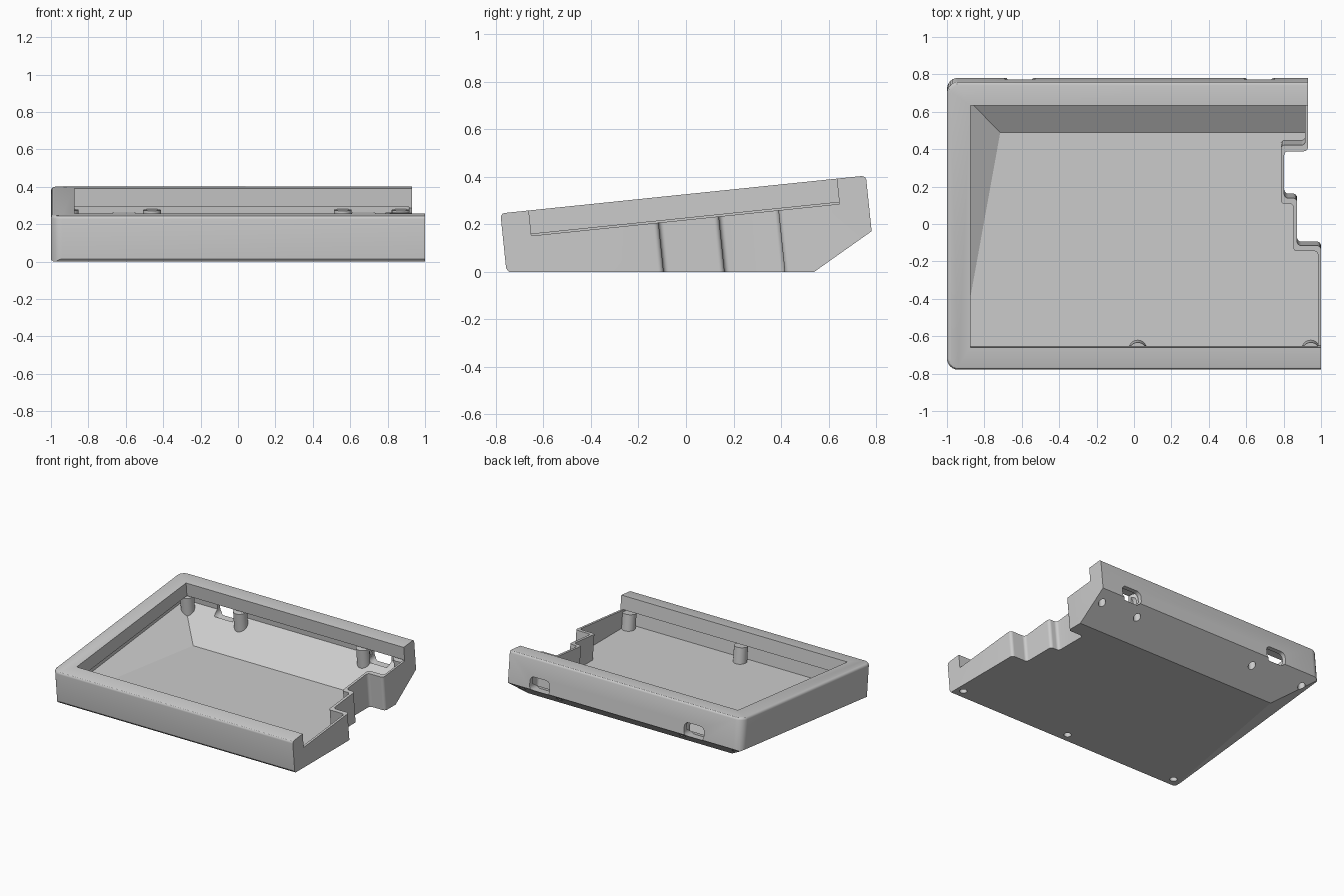
import bpy, bmesh, math
from mathutils import Matrix, Vector

if "Cube" in bpy.data.objects:
    bpy.data.objects.remove(bpy.data.objects["Cube"])

# The case is drawn in a flat frame (z = 0 is the rim top), then tilted
TILT = Matrix.Translation((0, -0.012, 0.325)) @ Matrix.Rotation(math.radians(5.9), 4, 'X')
INSIDE = Vector((0, 0, 0.2))


def rounded(points, r, steps=6):
    """Replace each corner of an outline with an arc of radius r."""
    out = []
    pts = [Vector(p) for p in points]
    w = math.cos(math.pi / 4)
    for i, p in enumerate(pts):
        a = p + (pts[i - 1] - p).normalized() * r
        b = p + (pts[(i + 1) % len(pts)] - p).normalized() * r
        for k in range(steps + 1):
            t = k / steps
            k0, k1, k2 = (1 - t) ** 2, 2 * w * t * (1 - t), t * t
            out.append((a * k0 + p * k1 + b * k2) / (k0 + k1 + k2))
    return out


def prism(name, outline, low, high, axis='Z', clips=(), bevel=0):
    """Extrude an outline, optionally bevel its top, tilt it and clip it by world planes."""
    bm = bmesh.new()
    place = (lambda u, v, h: (u, v, h)) if axis == 'Z' else (lambda u, v, h: (u, h, v))
    face = bm.faces.new([bm.verts.new(place(u, v, low)) for u, v in outline])
    new = bmesh.ops.extrude_face_region(bm, geom=[face])['geom']
    move = Vector(place(0, 0, high - low))
    bmesh.ops.translate(bm, vec=move, verts=[g for g in new if isinstance(g, bmesh.types.BMVert)])
    bmesh.ops.recalc_face_normals(bm, faces=bm.faces)
    if bevel:
        top = [e for e in bm.edges if all(abs(v.co.z - high) < 1e-5 for v in e.verts)]
        bmesh.ops.bevel(bm, geom=top, offset=bevel, segments=3, profile=0.5, affect='EDGES')
    bm.transform(TILT)
    for p, q, s in clips:
        p, q, s = Vector(p), Vector(q), Vector(s)
        n = (q - p).cross(s - p).normalized()
        if n.dot(INSIDE - p) > 0:
            n = -n
        bmesh.ops.bisect_plane(bm, geom=bm.verts[:] + bm.edges[:] + bm.faces[:], dist=1e-6,
                               plane_co=p, plane_no=n, clear_outer=True)
        bmesh.ops.holes_fill(bm, edges=[e for e in bm.edges if e.is_boundary], sides=0)
    bmesh.ops.recalc_face_normals(bm, faces=bm.faces)
    mesh = bpy.data.meshes.new(name)
    bm.to_mesh(mesh)
    bm.free()
    ob = bpy.data.objects.new(name, mesh)
    bpy.context.collection.objects.link(ob)
    return ob


def cut(target, cutter):
    cutter.hide_render = True
    mod = target.modifiers.new('cut', 'BOOLEAN')
    mod.operation, mod.solver, mod.object = 'DIFFERENCE', 'EXACT', cutter
    bpy.context.view_layer.objects.active = target
    bpy.ops.object.modifier_apply(modifier=mod.name)
    bpy.data.objects.remove(cutter)


def rect(x0, x1, y0, y1):
    return [(x0, y0), (x1, y0), (x1, y1), (x0, y1)]


def disc(x, y, r, n=24):
    return [(x + r * math.cos(2 * math.pi * i / n), y + r * math.sin(2 * math.pi * i / n))
            for i in range(n)]


# Outer body: tilted block with a flat base, sloped back and left undersides
case = prism('keyboard_case_half', rounded(rect(-1, 1.2, -0.773, 0.773), 0.06), -0.6, 0, bevel=0.018,
             clips=[((0, 0, 0), (1, 0, 0), (0, 1, 0)),
                    ((0, 0.54, 0), (1, 0.54, 0), (0, 0.783, 0.172)),
                    ((-1, -0.76, 0.005), (-0.76, 0.54, 0), (-1, 0.783, 0.172)),
                    ((0, -0.764, 0.022), (1, -0.764, 0.022), (0, -0.745, 0))])

# Stepped joint outline on the right side
joint = [(1.5, -0.9), (1.0, -0.9), (1.0, -0.115), (0.872, -0.115), (0.872, 0.14), (0.803, 0.14),
         (0.803, 0.392), (0.93, 0.392), (0.93, 0.9), (1.5, 0.9)]
cut(case, prism('joint_cutter', rounded(joint, 0.022), -0.7, 0.2))

# Lower cavity under the rim, leaving the screw posts standing
inner = [(-0.965, -0.742), (0.983, -0.742), (0.983, -0.145), (0.852, -0.145), (0.852, 0.11),
         (0.785, 0.11), (0.785, 0.425), (0.915, 0.425), (0.915, 0.742), (-0.965, 0.742)]
cavity = prism('cavity_cutter', rounded(inner, 0.02), -0.6, -0.1,
               clips=[((0, 0, 0.02), (1, 0, 0.02), (0, 1, 0.02)),
                      ((0, 0.49, 0.02), (1, 0.49, 0.02), (0, 0.65, 0.133)),
                      ((-0.715, 0.49, 0.02), (-0.88, -0.42, 0.02), (-0.875, 0.645, 0.133))])
posts = [(x, 0.685) for x in (-0.9, -0.46, 0.56, 0.87)] + [(x, -0.685) for x in (-0.92, 0.02, 0.945)]
for x, y in posts:
    cut(cavity, prism('post', disc(x, y, 0.048), -0.6, -0.12))
cut(case, cavity)

# Rim opening, running out through the right side
cut(case, prism('rim_cutter', rect(-0.875, 1.4, -0.653, 0.65), -0.107, 0.2))

# Connector ports in the back wall
for x in (-0.61, 0.67):
    port = rounded(rect(x - 0.082, x + 0.082, -0.245, -0.14), 0.035)
    cut(case, prism('port_cutter', port, 0.69, 0.95, axis='Y'))

# Screw holes from below into each post
for x, y in posts:
    cut(case, prism('screw_cutter', disc(x, y - 0.012 if y < 0 else y, 0.026), -0.7, -0.2))

bpy.ops.object.select_all(action='DESELECT')
case.select_set(True)
bpy.context.view_layer.objects.active = case
bpy.ops.object.shade_smooth_by_angle(angle=math.radians(30))
